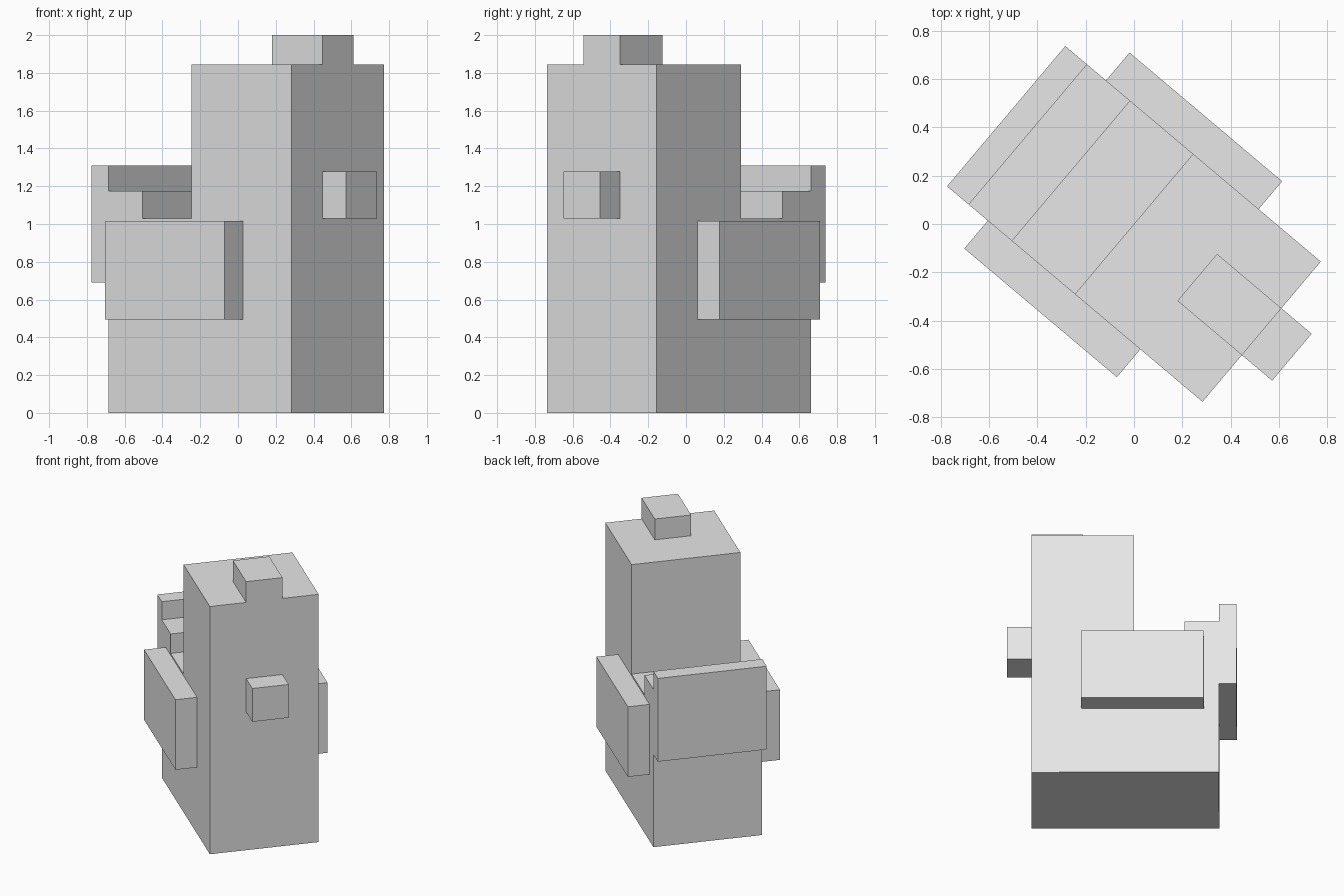
import bpy, bmesh, math
from mathutils import Matrix

cube = bpy.data.objects.get("Cube")
if cube:
    bpy.data.objects.remove(cube, do_unlink=True)

# One plain grey
grey = bpy.data.materials.new("plain_grey")
grey.use_nodes = True
grey.diffuse_color = (0.8, 0.8, 0.8, 1)
grey.node_tree.nodes["Principled BSDF"].inputs["Base Color"].default_value = (0.8, 0.8, 0.8, 1)

# The whole model is turned: local x points to the nose, local y to its side
TURN = Matrix.Rotation(math.radians(-40.15), 4, 'Z')


def extrude_profile(name, profile, y0, y1):
    """Extrude a side profile of (x, z) points from y0 to y1."""
    bm = bmesh.new()
    face = bm.faces.new([bm.verts.new((x, y0, z)) for x, z in profile])
    side = bmesh.ops.extrude_face_region(bm, geom=[face])["geom"]
    verts = [v for v in side if isinstance(v, bmesh.types.BMVert)]
    bmesh.ops.translate(bm, verts=verts, vec=(0, y1 - y0, 0))
    bmesh.ops.recalc_face_normals(bm, faces=bm.faces)
    mesh = bpy.data.meshes.new(name)
    bm.to_mesh(mesh)
    bm.free()
    mesh.materials.append(grey)
    obj = bpy.data.objects.new(name, mesh)
    obj.matrix_world = TURN
    bpy.context.collection.objects.link(obj)
    return obj


def box(name, x0, x1, y0, y1, z0, z1):
    return extrude_profile(name, [(x0, z0), (x1, z0), (x1, z1), (x0, z1)], y0, y1)


HALF = 0.38    # half width of the body
FRONT = 0.692  # front face of the body

# Body: tall front, low back, stepped tail with an overhang
extrude_profile("body", [
    (-0.575, 0), (FRONT, 0), (FRONT, 1.845), (0, 1.845),
    (0, 1.03), (-0.341, 1.03), (-0.341, 1.175), (-0.575, 1.175),
    (-0.575, 1.31), (-0.693, 1.31), (-0.693, 0.69), (-0.575, 0.69),
], -HALF, HALF)

# Wings on both sides
box("left_wing", -0.472, 0.355, HALF, 0.531, 0.495, 1.017)
box("right_wing", -0.472, 0.355, -0.531, -HALF, 0.495, 1.017)

# Nose block and crest on the head
box("nose", FRONT, 0.856, -0.127, 0.127, 1.03, 1.278)
box("crest", 0.343, FRONT, -0.127, 0.127, 1.845, 2.0)
